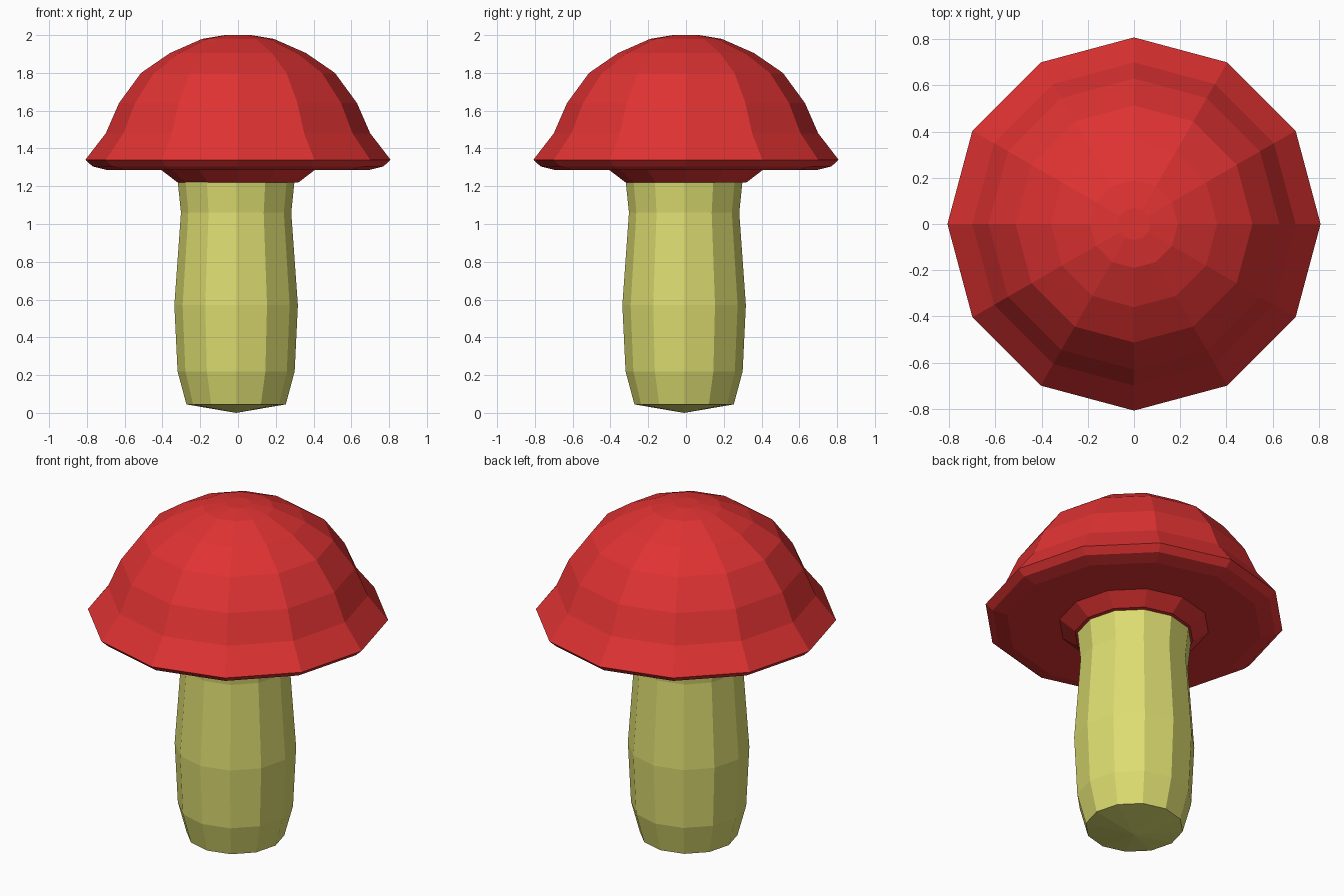
import bpy, bmesh, math

if "Cube" in bpy.data.objects:
    bpy.data.objects.remove(bpy.data.objects["Cube"])

SIDES = 12


def material(name, rgb):
    m = bpy.data.materials.new(name)
    m.diffuse_color = (*rgb, 1.0)
    m.use_nodes = True
    m.node_tree.nodes["Principled BSDF"].inputs["Base Color"].default_value = m.diffuse_color
    return m


def lathe(name, profile, mat, centre=(0.0, 0.0)):
    """Flat-shaded solid of revolution; profile is (radius, z), radius 0 is a pole."""
    bm = bmesh.new()
    rings = []
    for r, z in profile:
        if r == 0:
            rings.append([bm.verts.new((0, 0, z))] * SIDES)
        else:
            rings.append([bm.verts.new((r * math.cos(math.tau * i / SIDES),
                                        r * math.sin(math.tau * i / SIDES), z))
                          for i in range(SIDES)])
    for a, b in zip(rings, rings[1:]):
        for i in range(SIDES):
            j = (i + 1) % SIDES
            corners = list(dict.fromkeys((a[i], a[j], b[j], b[i])))
            bm.faces.new(corners)
    bmesh.ops.recalc_face_normals(bm, faces=bm.faces)
    mesh = bpy.data.meshes.new(name)
    bm.to_mesh(mesh)
    bm.free()
    mesh.materials.append(mat)
    obj = bpy.data.objects.new(name, mesh)
    obj.location = (*centre, 0)
    bpy.context.collection.objects.link(obj)
    return obj


red = material("cap red", (0.74, 0.032, 0.032))
cream = material("stem yellow green", (0.72, 0.72, 0.165))

# Stem: slightly bulging, shallow pointed base, pushed a little into the cap
lathe("stem", [(0, 0), (0.263, 0.045), (0.31, 0.22), (0.327, 0.57),
               (0.292, 1.06), (0.309, 1.225), (0, 1.225)],
      cream, centre=(-0.01, -0.01))

# Cap: flared dome, rounded rim, flat underside and collar around the stem
lathe("cap", [(0, 1.22), (0.32, 1.22), (0.405, 1.285), (0.69, 1.285),
              (0.77, 1.305), (0.808, 1.34), (0.70, 1.48), (0.63, 1.64),
              (0.513, 1.80), (0.36, 1.905), (0.19, 1.98), (0.07, 2.0),
              (0, 2.0)], red)
